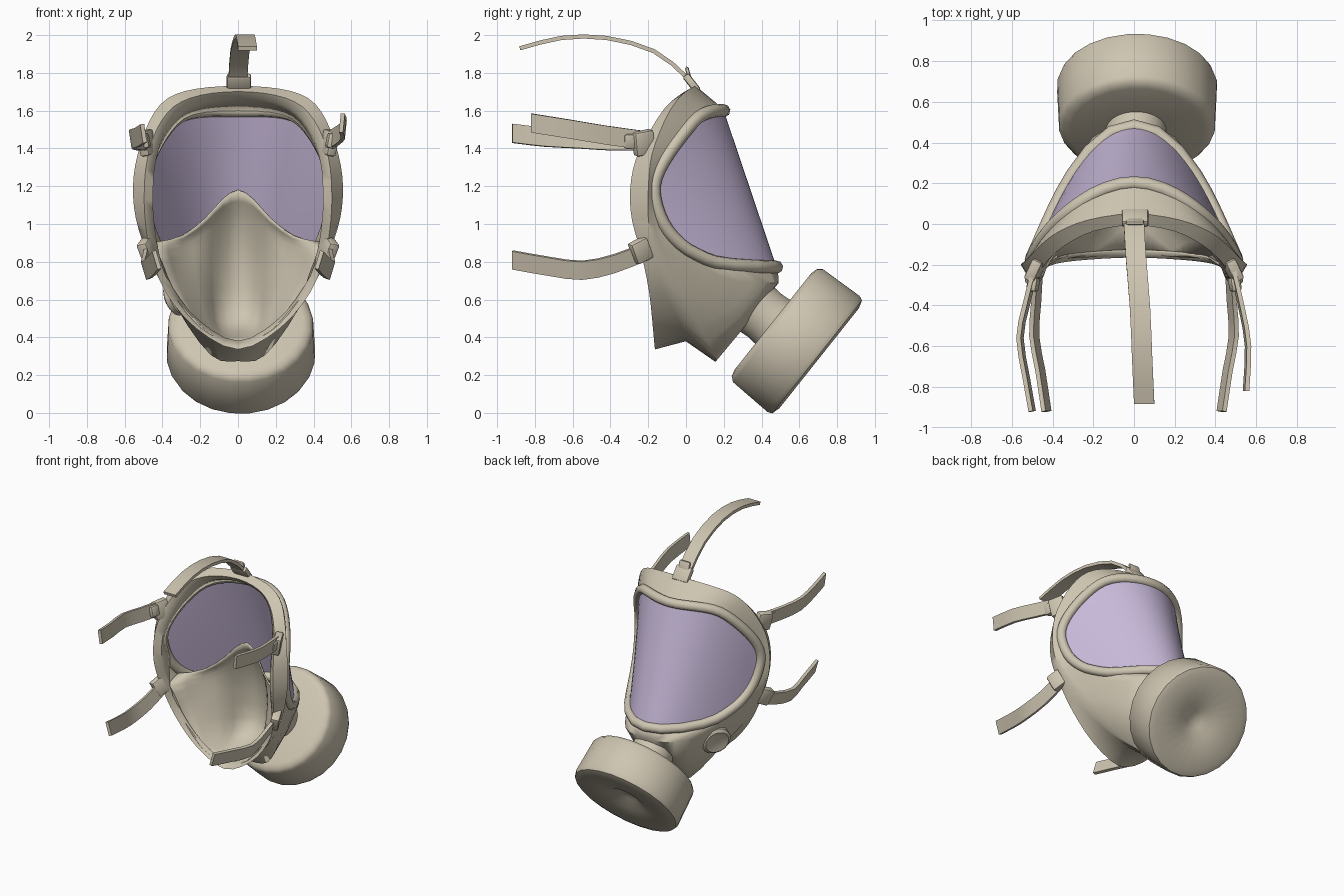
import bpy, bmesh, math
from mathutils import Vector, Matrix

if "Cube" in bpy.data.objects:
    bpy.data.objects.remove(bpy.data.objects["Cube"])


def material(name, rgb):
    m = bpy.data.materials.new(name)
    m.diffuse_color = (*rgb, 1)
    m.use_nodes = True
    m.node_tree.nodes["Principled BSDF"].inputs["Base Color"].default_value = m.diffuse_color
    return m


RUBBER = material("tan_rubber", (0.62, 0.56, 0.44))
TINT = material("violet_lens", (0.58, 0.49, 0.70))


def finish(name, bm, mat=RUBBER, angle=40, thick=0):
    bmesh.ops.remove_doubles(bm, verts=bm.verts, dist=0.0005)
    bmesh.ops.recalc_face_normals(bm, faces=bm.faces)
    me = bpy.data.meshes.new(name)
    bm.to_mesh(me)
    bm.free()
    ob = bpy.data.objects.new(name, me)
    bpy.context.collection.objects.link(ob)
    me.materials.append(mat)
    if thick:
        s = ob.modifiers.new("thickness", "SOLIDIFY")
        s.thickness, s.offset = thick, 0
    bpy.ops.object.select_all(action="DESELECT")
    ob.select_set(True)
    bpy.context.view_layer.objects.active = ob
    bpy.ops.object.shade_smooth_by_angle(angle=math.radians(angle))
    return ob


def loft(name, rings, closed=True, caps=(False, False), **kw):
    bm = bmesh.new()
    vs = [[bm.verts.new(p) for p in r] for r in rings]
    n = len(rings[0])
    for a, b in zip(vs, vs[1:]):
        for i in range(n if closed else n - 1):
            j = (i + 1) % n
            bm.faces.new((a[i], a[j], b[j], b[i]))
    for flag, r in zip(caps, (vs[0], vs[-1])):
        if flag:
            bm.faces.new(r)
    return finish(name, bm, **kw)


def flip(v):
    return Vector((-v[0], v[1], v[2]))


def spline(pts, sub=3, start=False, end=False):
    """Catmull-Rom through the points; start/end mirror across x = 0 there."""
    p = [Vector(q) for q in pts]
    first = flip(p[1]) if start else 2 * p[0] - p[1]
    last = flip(p[-2]) if end else 2 * p[-1] - p[-2]
    p = [first] + p + [last]
    out = []
    for a, b, c, d in zip(p, p[1:], p[2:], p[3:]):
        for k in range(sub):
            t = k / sub
            out.append(0.5 * (2 * b + (c - a) * t + (2 * a - 5 * b + 4 * c - d) * t * t
                              + (3 * b - a - 3 * c + d) * t ** 3))
    return out + [p[-2]]


def half_ring(pts):
    return spline(pts, 3, True, True)


def mirror_ring(half):
    """Half outline from top centre to bottom centre -> closed ring."""
    return half + [flip(v) for v in half[-2:0:-1]]


def on_lens(x, z):
    y = 0.2 + (1.6 - z) * 0.3375 - (2.56 - 1.4 * (z - 0.8)) * x * x
    return Vector((x, y, z))


# Outlines of the face piece, right half, top to bottom
frame_xz = [(0, 1.6), (.2, 1.597), (.32, 1.56), (.41, 1.46), (.475, 1.33), (.502, 1.2),
            (.488, 1.05), (.455, .93), (.40, .84), (.30, .783), (0, .772)]
frame = [on_lens(*p) for p in frame_xz]
outer = [(0, .05, 1.725), (.22, .02, 1.71), (.37, -.04, 1.66), (.46, -.11, 1.55), (.525, -.18, 1.37),
         (.55, -.2, 1.2), (.535, -.2, 1.03), (.48, -.17, .86), (.39, -.13, .68), (.2, -.03, .47),
         (0, 0, .385)]
back = [(0, 0, 1.7), (.2, -.03, 1.68), (.34, -.1, 1.62), (.43, -.18, 1.5), (.48, -.26, 1.34),
        (.495, -.29, 1.18), (.49, -.28, 1.02), (.46, -.23, .84), (.38, -.19, .64), (.22, -.17, .45),
        (0, -.16, .34)]
lip = [(x * .92, y + .03, 1.1 + (z - 1.1) * .95) for x, y, z in back]
inner = [f + Vector((-.03 * (x > 0), -.02, 0)) if i < 7 else Vector((x, y, z))
         for i, (f, (x, y, z)) in enumerate(zip(frame, lip))]


def between(t, *low):
    """Blend outer and frame, replacing the lowest points to form the snout."""
    mix = [Vector(a).lerp(b, t) for a, b in zip(outer, frame)]
    return mix[:-len(low)] + list(low)


snout = [between(.3, (.32, .02, .56), (.14, .15, .31), (0, .15, .28)),
         between(.55, (.29, .16, .60), (.17, .31, .49), (0, .32, .49)),
         between(.8, (.33, .19, .72), (.20, .42, .69), (0, .485, .69))]

rings = [mirror_ring(half_ring(r)) for r in [inner, lip, back, outer, *snout, frame]]
loft("face_piece", rings, thick=0.012, angle=60)

# Lens: rows across the curved surface
half = half_ring(frame)
loft("lens", [[on_lens(v.x * k / 12, v.z) for k in range(-12, 13)] for v in half],
     closed=False, mat=TINT, angle=60)

# Frame: tube swept round the lens
loop = mirror_ring([on_lens(v.x, v.z) for v in half])
tube = []
for i, p in enumerate(loop):
    tan = (loop[(i + 1) % len(loop)] - loop[i - 1]).normalized()
    u = (p - Vector((0, -.1, 1.2))).cross(tan).normalized()
    v = tan.cross(u)
    tube.append([p + .035 * (u * math.cos(a) + v * math.sin(a))
                 for a in (math.tau * k / 8 for k in range(8))])
loft("lens_frame", tube + tube[:1], angle=60)

# Inner nose cup, blending into the sealing rim
cup = [[(0, .1, 1.18), (.08, .09, 1.13), (.17, .05, 1.03), (.29, 0, .94), (.44, -.08, .9)],
       [(0, .2, 1.0), (.1, .14, 1.0), (.18, .08, .95), (.3, .02, .88), (.445, -.2, .84)],
       [(0, .25, .75), (.11, .19, .76), (.18, .1, .76), (.28, 0, .73), (.37, -.17, .66)],
       [(0, .2, .48), (.1, .16, .48), (.15, .06, .5), (.21, -.03, .52), (.28, -.165, .54)],
       [(0, -.14, .36), (.05, -.145, .37), (.1, -.15, .385), (.14, -.155, .41), (.19, -.16, .44)]]
cols = [spline(c) for c in zip(*cup)]
rows = [spline(r, 2, True) for r in zip(*cols)]
loft("nose_cup", [[flip(v) for v in r[:0:-1]] + r for r in rows],
     closed=False, thick=0.01, angle=60)


def revolve(name, centre, axis, profile, seg=24, caps=(True, True)):
    d = Vector(axis).normalized()
    u = d.orthogonal().normalized()
    v = d.cross(u)
    c = Vector(centre)
    return loft(name, [[c + d * t + r * (u * math.cos(a) + v * math.sin(a))
                        for a in (math.tau * k / seg for k in range(seg))]
                       for t, r in profile], caps=caps, angle=45)


# Filter canister with its neck, and the side valve
AXIS = (0, .78, -.62)
revolve("filter_canister", (.015, .577, .39), AXIS,
        [(-.15, .1), (-.15, .33), (-.14, .365), (-.115, .385), (.125, .395), (.15, .385),
         (.163, .34), (.14, .14), (.105, .06), (.095, .02)])
revolve("filter_neck", (.01, .575, .39), AXIS, [(-.27, .15), (-.2, .145), (-.14, .15)])
revolve("side_valve", (-.29, .09, .63), (-.8, .5, -.25),
        [(-.06, .09), (.02, .09), (.025, .105), (.055, .105), (.07, .085), (.06, .05)], seg=16)


def strap(name, pts, wide, w=.05, t=.011):
    pts = spline(pts, 2)
    wide = Vector(wide).normalized()
    secs = []
    for i, p in enumerate(pts):
        tan = (pts[min(i + 1, len(pts) - 1)] - pts[max(i - 1, 0)]).normalized()
        n = tan.cross(wide).normalized()
        secs.append([p + wide * a * w + n * b * t for a, b in ((1, 1), (1, -1), (-1, -1), (-1, 1))])
    loft(name, secs, caps=(True, True), angle=35)


# Head straps
strap("top_strap", [(0, .05, 1.70), (0, 0, 1.78), (.01, -.17, 1.915), (.03, -.42, 1.985),
                    (.04, -.66, 1.985), (.05, -.88, 1.93)], (1, 0, 0))
strap("upper_strap_right", [(.48, -.2, 1.44), (.53, -.42, 1.47), (.56, -.6, 1.5),
                            (.55, -.82, 1.535)], (.1, 0, 1))
strap("upper_strap_left", [(-.48, -.2, 1.44), (-.53, -.4, 1.44), (-.56, -.56, 1.45),
                           (-.53, -.75, 1.46), (-.5, -.92, 1.48)], (-.15, 0, 1))
for s, side in ((1, "right"), (-1, "left")):
    strap("lower_strap_" + side, [(s * .47, -.2, .86), (s * .48, -.38, .79), (s * .49, -.55, .755),
                                  (s * .46, -.72, .775), (s * .43, -.92, .81)], (s * .3, 0, 1))


def clip(name, loc, size, rot):
    bm = bmesh.new()
    bmesh.ops.create_cube(bm, size=1)
    bmesh.ops.scale(bm, vec=size, verts=bm.verts)
    bmesh.ops.bevel(bm, geom=bm.edges[:], offset=.012, segments=2, affect="EDGES", profile=.5)
    m = Matrix.Translation(loc)
    for ang, ax in zip(rot, "XYZ"):
        m = m @ Matrix.Rotation(math.radians(ang), 4, ax)
    bmesh.ops.transform(bm, matrix=m, verts=bm.verts)
    finish(name, bm)


# Buckles
clip("top_buckle", (.005, .03, 1.745), (.13, .04, .11), (38, 0, 0))
clip("top_buckle_tongue", (.005, .015, 1.785), (.09, .02, .1), (15, 0, 0))
for s, side in ((1, "right"), (-1, "left")):
    clip("upper_buckle_" + side, (s * .485, -.225, 1.43), (.055, .11, .13), (5, s * 12, s * 25))
    clip("upper_keeper_" + side, (s * .495, -.295, 1.44), (.05, .07, .08), (0, s * 12, s * 10))
    clip("lower_buckle_" + side, (s * .48, -.24, .86), (.06, .1, .12), (20, s * 20, s * 20))
